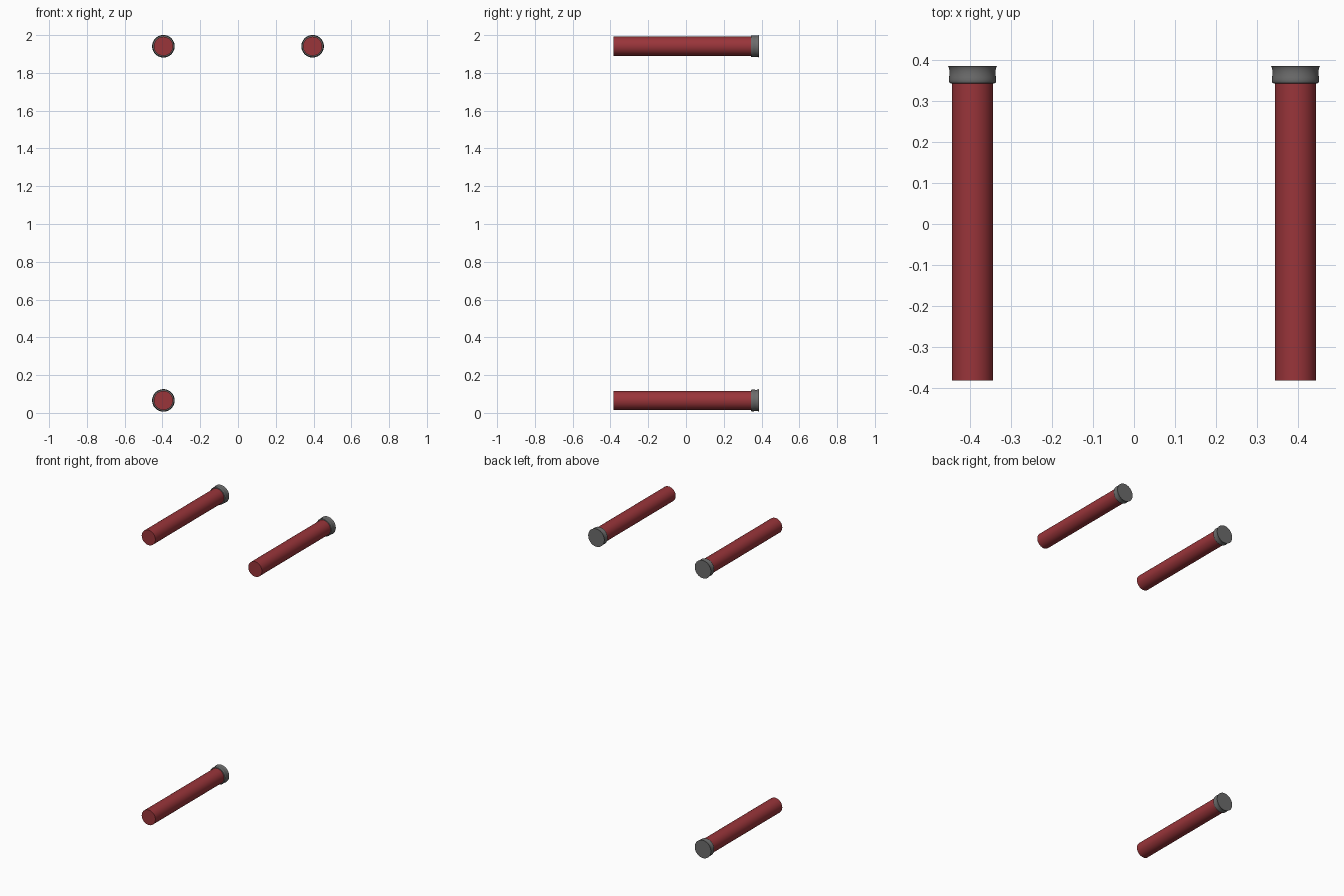
import bpy, bmesh, math

if "Cube" in bpy.data.objects:
    bpy.data.objects.remove(bpy.data.objects["Cube"])

SEG = 48


def material(name, rgb):
    m = bpy.data.materials.new(name)
    m.diffuse_color = (*rgb, 1)
    m.use_nodes = True
    m.node_tree.nodes["Principled BSDF"].inputs["Base Color"].default_value = m.diffuse_color
    return m


def lathe(name, profile, x, z, mat):
    """Revolve (radius, y) points about the y axis and close both ends."""
    bm = bmesh.new()
    rings = []
    for r, y in profile:
        rings.append([bm.verts.new((r * math.cos(2 * math.pi * i / SEG), y,
                                    r * math.sin(2 * math.pi * i / SEG)))
                      for i in range(SEG)])
    for a, b in zip(rings, rings[1:]):
        for i in range(SEG):
            j = (i + 1) % SEG
            bm.faces.new((a[i], a[j], b[j], b[i]))
    bm.faces.new(rings[0])
    bm.faces.new(rings[-1])
    bmesh.ops.recalc_face_normals(bm, faces=bm.faces)
    mesh = bpy.data.meshes.new(name)
    bm.to_mesh(mesh)
    bm.free()
    ob = bpy.data.objects.new(name, mesh)
    ob.location = (x, 0, z)
    mesh.materials.append(mat)
    bpy.context.collection.objects.link(ob)
    bpy.ops.object.select_all(action='DESELECT')
    ob.select_set(True)
    bpy.context.view_layer.objects.active = ob
    bpy.ops.object.shade_smooth_by_angle(angle=math.radians(35))


red = material("red", (0.32, 0.035, 0.042))
grey = material("dark_grey", (0.15, 0.15, 0.15))

# Red rod, and a waisted cap with a rounded front lip
rod = [(0.0505, -0.383), (0.0505, 0.36)]
cap = [(0.0535, 0.344), (0.056, 0.345), (0.0575, 0.348), (0.058, 0.353),
       (0.0573, 0.359), (0.0563, 0.366), (0.0562, 0.373), (0.057, 0.379),
       (0.0585, 0.384), (0.0597, 0.386)]

# Three corners carry a rod
for corner, x, z in (("top_left", -0.395, 1.941),
                     ("top_right", 0.395, 1.941),
                     ("bottom_left", -0.395, 0.066)):
    lathe("rod_" + corner, rod, x, z, red)
    lathe("cap_" + corner, cap, x, z, grey)
